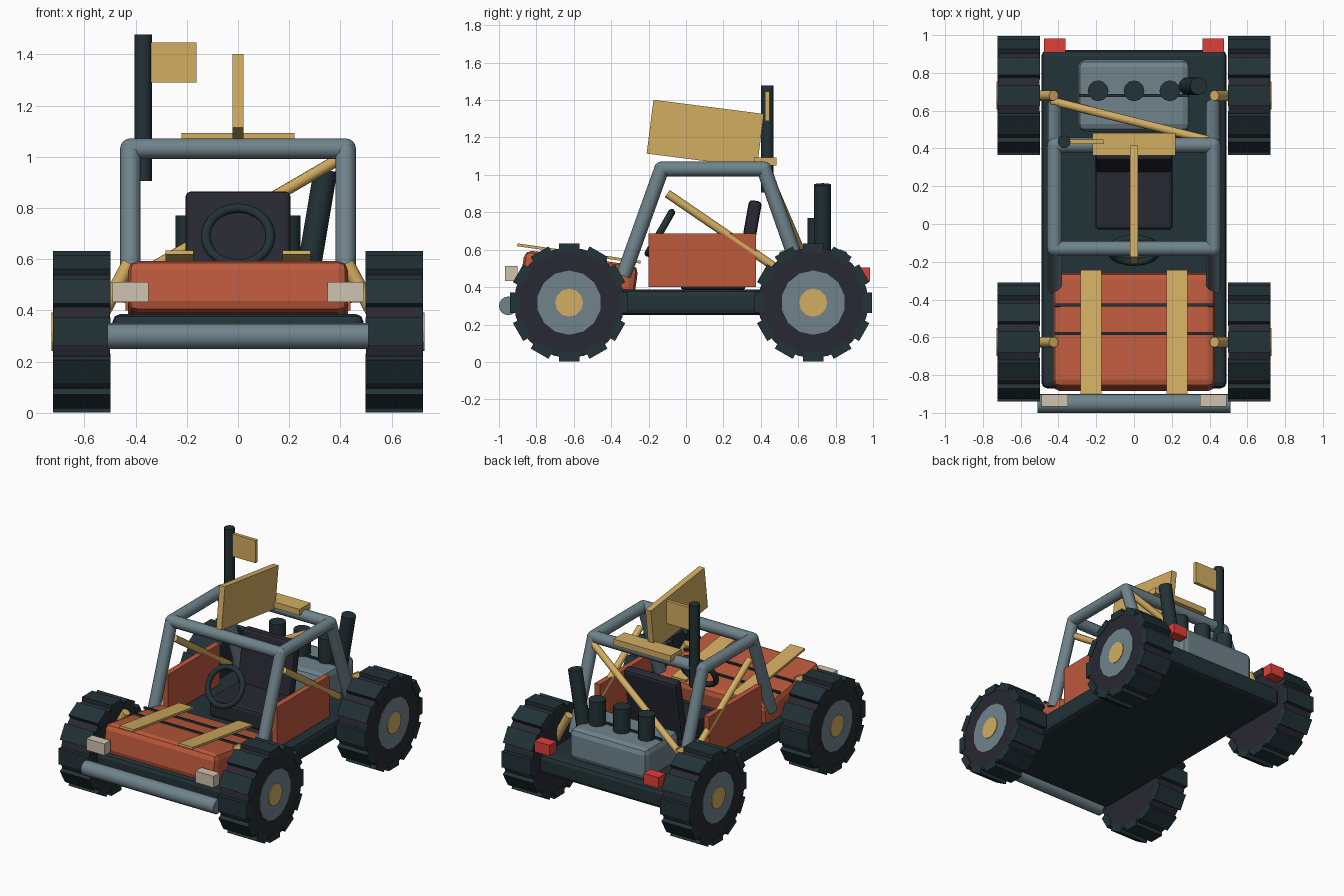
import bpy, math
from mathutils import Vector

if "Cube" in bpy.data.objects:
    bpy.data.objects.remove(bpy.data.objects["Cube"])


def material(name, rgb):
    m = bpy.data.materials.new(name)
    m.diffuse_color = (*rgb, 1)
    m.use_nodes = True
    m.node_tree.nodes["Principled BSDF"].inputs["Base Color"].default_value = m.diffuse_color
    return m


TEAL = material("dark_teal", (0.016, 0.032, 0.038))
BLACK = material("charcoal", (0.021, 0.022, 0.032))
STEEL = material("steel", (0.16, 0.23, 0.26))
GOLD = material("gold", (0.65, 0.42, 0.12))
ORANGE = material("orange", (0.51, 0.10, 0.045))
RED = material("red", (0.75, 0.05, 0.04))
CREAM = material("cream", (0.63, 0.55, 0.43))


def finish(name, mat, bevel=0, segments=2):
    o = bpy.context.object
    o.name = name
    o.data.materials.append(mat)
    if bevel:
        b = o.modifiers.new("bevel", "BEVEL")
        b.width, b.segments = bevel, segments
    return o


def box(name, loc, size, mat, tilt=0, bevel=0):
    """Box with full dimensions, tilted about x in degrees."""
    bpy.ops.mesh.primitive_cube_add(size=1, location=loc, rotation=(math.radians(tilt), 0, 0))
    o = bpy.context.object
    o.scale = size
    bpy.ops.object.transform_apply(location=False, rotation=False, scale=True)
    return finish(name, mat, bevel)


def tube(name, a, b, r, mat, sides=12, smooth=True):
    """Cylinder between two points."""
    a, b = Vector(a), Vector(b)
    d = b - a
    bpy.ops.mesh.primitive_cylinder_add(vertices=sides, radius=r, depth=d.length, location=(a + b) / 2,
                                        rotation=d.to_track_quat('Z', 'Y').to_euler())
    o = finish(name, mat)
    if smooth:
        bpy.ops.object.shade_smooth_by_angle(angle=math.radians(40))
    return o


# chassis, bumper and hood
box("chassis", (0, 0.025, 0.318), (0.98, 1.79, 0.136), TEAL, bevel=0.03)
tube("front_bumper", (-0.51, -0.95, 0.3), (0.51, -0.95, 0.3), 0.05, STEEL, 16)
box("hood", (0, -0.572, 0.455), (0.86, 0.615, 0.205), ORANGE, -8, 0.04)
for i, y in enumerate((-0.43, -0.58)):
    box(f"hood_seam_{i}", (0, y, 0.562 - (y + 0.572) * 0.14), (0.84, 0.015, 0.015), TEAL, -8)
for s in (-1, 1):
    box("hood_stripe", (s * 0.228, -0.573, 0.58), (0.11, 0.665, 0.015), GOLD, -8)

# cockpit
box("seat_base", (0, 0.145, 0.45), (0.41, 0.35, 0.13), BLACK, bevel=0.02)
box("seat_back", (0, 0.335, 0.65), (0.41, 0.07, 0.43), BLACK, -10, 0.02)
bpy.ops.mesh.primitive_torus_add(major_radius=0.127, minor_radius=0.019, major_segments=20, minor_segments=8,
                                 location=(0, -0.14, 0.69), rotation=(math.radians(60), 0, 0))
finish("steering_wheel", TEAL)
bpy.ops.object.shade_smooth_by_angle(angle=math.radians(50))

# engine, intake stacks and exhaust
box("engine_block", (0, 0.68, 0.49), (0.595, 0.38, 0.22), STEEL, bevel=0.04)
box("engine_rail", (0, 0.68, 0.605), (0.58, 0.015, 0.015), TEAL)
for i in (-1, 0, 1):
    tube("intake_stack", (i * 0.19, 0.705, 0.56), (i * 0.19, 0.705, 0.77), 0.055, TEAL)
tube("exhaust", (0.268, 0.73, 0.51), (0.342, 0.73, 0.948), 0.046, TEAL)

# roll cage
R = 0.04
Y0, Y1, ZT = -0.13, 0.417, 1.032
for y in (Y0, Y1):
    tube("cage_crossbar", (-0.42, y, ZT), (0.42, y, ZT), R, STEEL)
for s in (-1, 1):
    x = s * 0.42
    tube("cage_front_leg", (x, -0.335, 0.46), (x, Y0, ZT), R, STEEL)
    tube("cage_rear_leg", (x, 0.625, 0.44), (x, Y1, ZT), R, STEEL)
    tube("cage_roof_rail", (x, Y0, ZT), (x, Y1, ZT), R, STEEL)
    for y in (Y0, Y1):
        bpy.ops.mesh.primitive_uv_sphere_add(segments=12, ring_count=8, radius=R, location=(x, y, ZT))
        finish("cage_joint", STEEL)
    tube("side_brace", (x, -0.1, 0.9), (x, 0.5, 0.49), 0.023, GOLD, 10)
    box("side_panel", (x, 0.0875, 0.543), (0.04, 0.575, 0.285), ORANGE)

    # lights
    box("headlight", (x, -0.934, 0.472), (0.14, 0.065, 0.08), CREAM)
    box("tail_light", (x, 0.945, 0.468), (0.115, 0.075, 0.075), RED)

    # wheels with shock absorbers
    for end, y in (("front", -0.625), ("rear", 0.68)):
        z, xc = 0.317, s * 0.61
        tube(end + "_shock", (s * 0.425, y, 0.585), (s * 0.56, y, 0.33), 0.028, GOLD)
        tube(end + "_tire", (xc - 0.11, y, z), (xc + 0.11, y, z), 0.295, BLACK, 24)
        tube(end + "_rim", (s * 0.6, y, z), (s * 0.723, y, z), 0.172, STEEL, 14, False)
        tube(end + "_hub", (s * 0.6, y, z), (s * 0.728, y, z), 0.075, GOLD, 12, False)
        for k in range(12):
            a = k * math.pi / 6
            box(end + "_tread", (xc, y - 0.29 * math.sin(a), z + 0.29 * math.cos(a)),
                (0.226, 0.11, 0.05), TEAL, math.degrees(a))

# rear diagonal brace
tube("rear_brace", (0.41, 0.44, 1.0), (-0.43, 0.65, 0.51), 0.023, GOLD, 10)

# roof fin, plank and flag
box("roof_plank", (0, 0.423, 1.072), (0.44, 0.12, 0.042), GOLD)
box("roof_fin", (0, 0.103, 1.22), (0.042, 0.595, 0.29), GOLD, -7.3)
tube("flag_pole", (-0.37, 0.435, 0.905), (-0.37, 0.435, 1.478), 0.034, TEAL)
box("flag", (-0.252, 0.435, 1.368), (0.18, 0.024, 0.157), GOLD)
